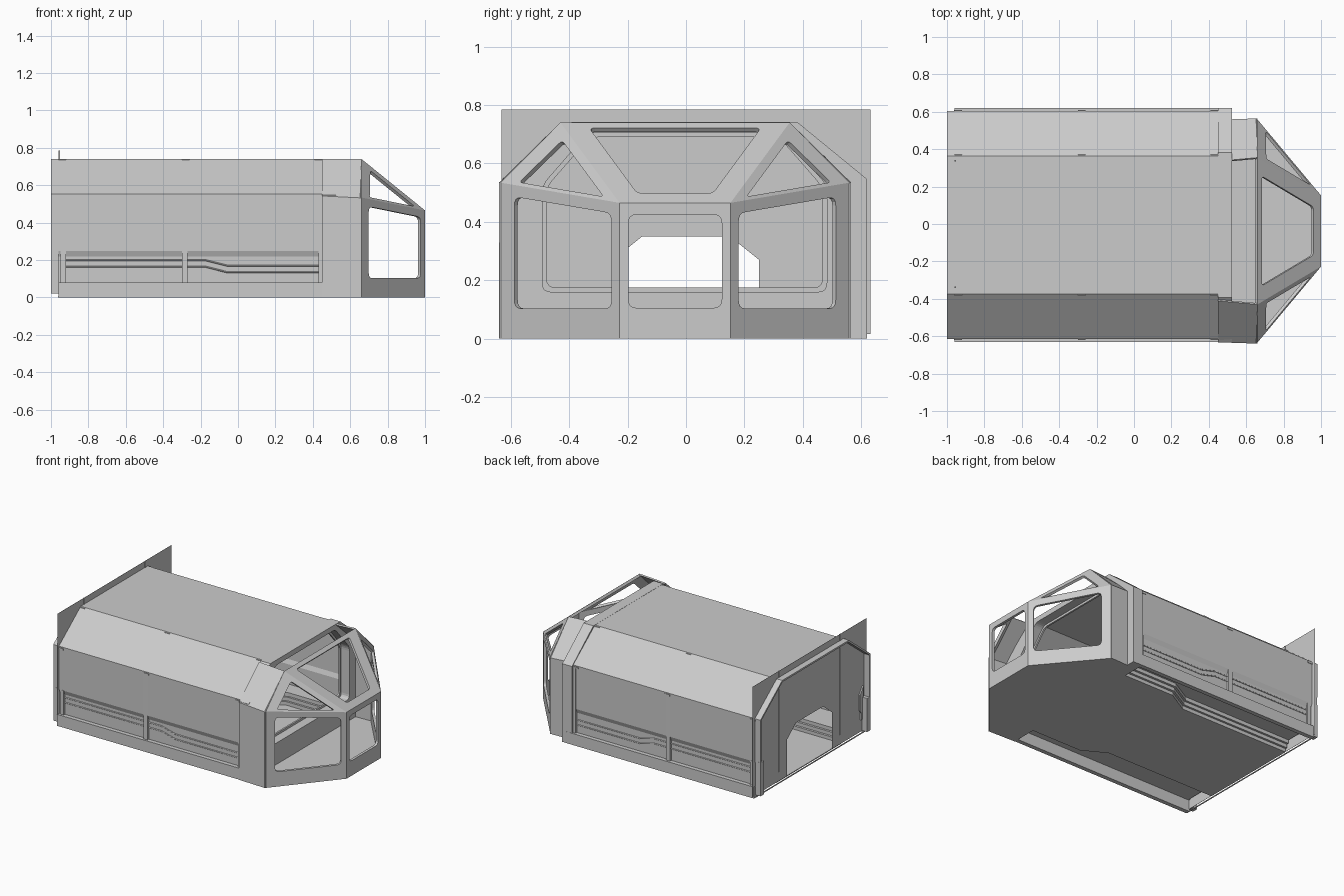
import bpy, bmesh
from mathutils import Vector

if "Cube" in bpy.data.objects:
    bpy.data.objects.remove(bpy.data.objects["Cube"], do_unlink=True)

grey = bpy.data.materials.new("hull_grey")
grey.use_nodes = True
COLOUR = (0.6, 0.6, 0.6, 1)
grey.diffuse_color = COLOUR
grey.node_tree.nodes["Principled BSDF"].inputs["Base Color"].default_value = COLOUR

HULL_Y = -0.005   # centre line of the hull
NOSE_Y = -0.0375  # centre line of the nose


def finish(name, bm):
    mesh = bpy.data.meshes.new(name)
    bmesh.ops.recalc_face_normals(bm, faces=bm.faces)
    bm.to_mesh(mesh)
    bm.free()
    mesh.materials.append(grey)
    ob = bpy.data.objects.new(name, mesh)
    bpy.context.collection.objects.link(ob)
    return ob


def box(name, lo, hi):
    bm = bmesh.new()
    bmesh.ops.create_cube(bm, size=1)
    lo, hi = Vector(lo), Vector(hi)
    for v in bm.verts:
        v.co = (lo + hi) / 2 + v.co * (hi - lo)
    return finish(name, bm)


def panel(name, outer, holes, depth):
    """Flat plate with holes, thickened along the depth vector."""
    bm = bmesh.new()
    edges = []
    for loop in [outer] + holes:
        vs = [bm.verts.new(p) for p in loop]
        edges += [bm.edges.new((vs[i - 1], vs[i])) for i in range(len(vs))]
    n = (Vector(outer[1]) - Vector(outer[0])).cross(Vector(outer[2]) - Vector(outer[1]))
    bmesh.ops.triangle_fill(bm, use_beauty=True, edges=edges, normal=n.normalized())
    res = bmesh.ops.extrude_face_region(bm, geom=bm.faces[:], use_keep_orig=True)
    moved = [g for g in res["geom"] if isinstance(g, bmesh.types.BMVert)]
    bmesh.ops.translate(bm, verts=moved, vec=depth)
    return finish(name, bm)


def loft(name, sections, thick):
    """Open shell through sections of (x, [(y, z), ...])."""
    bm = bmesh.new()
    rows = [[bm.verts.new((x, y, z)) for y, z in prof] for x, prof in sections]
    for a, b in zip(rows, rows[1:]):
        for i in range(len(a) - 1):
            bm.faces.new((a[i], a[i + 1], b[i + 1], b[i]))
    ob = finish(name, bm)
    mod = ob.modifiers.new("thickness", "SOLIDIFY")
    mod.thickness, mod.offset, mod.use_even_offset = thick, 0, True
    return ob


def rail(name, points, radius):
    curve = bpy.data.curves.new(name, "CURVE")
    curve.dimensions = "3D"
    curve.bevel_depth, curve.bevel_resolution = radius, 0
    spline = curve.splines.new("POLY")
    spline.points.add(len(points) - 1)
    for p, co in zip(spline.points, points):
        p.co = (*co, 1)
    curve.materials.append(grey)
    ob = bpy.data.objects.new(name, curve)
    bpy.context.collection.objects.link(ob)


def both(half):
    """Mirror a half profile of (y, z) across the hull centre line."""
    return [(HULL_Y - y, z) for y, z in half] + [(HULL_Y + y, z) for y, z in reversed(half)]


def window(poly, insets, radius):
    """Rounded opening set in from each edge of a convex polygon."""
    ps = [Vector(p) for p in poly]
    k = len(ps)
    n = (ps[1] - ps[0]).cross(ps[2] - ps[1]).normalized()
    out = []
    for i in range(k):
        u = (ps[i] - ps[i - 1]).normalized()
        v = (ps[(i + 1) % k] - ps[i]).normalized()
        s = v.dot(n.cross(u))
        c = ps[i] + v * insets[i - 1] / s - u * insets[i] / s
        a, b = c - u * radius, c + v * radius
        for t in (0, 0.25, 0.5, 0.75, 1):
            out.append(a * (1 - t) ** 2 + c * 2 * t * (1 - t) + b * t * t)
    return out


def frame(name, poly, insets, radius=0.03):
    ps = [Vector(p) for p in poly]
    n = (ps[1] - ps[0]).cross(ps[2] - ps[1]).normalized()
    if n.dot(Vector((0.65, NOSE_Y, 0.3)) - ps[0]) < 0:
        n = -n
    panel(name, ps, [window(ps, insets, radius)], n * 0.018)


def nose(x, half, z):
    return (x, NOSE_Y + half, z)


# Hull shell with shallow recessed lower walls
hull = both([(0.59, 0.08), (0.59, 0.22), (0.602, 0.25), (0.604, 0.55), (0.367, 0.734)])
loft("hull_shell", [(-1, hull), (0.46, hull)], 0.012)

# Stepped floor: a low walkway, wider towards the nose, between raised sides
def floor_profile(w):
    return both([(0.59, 0.08), (w + 0.03, 0.08), (w + 0.03, 0.055), (w + 0.015, 0.055),
                 (w + 0.015, 0.03), (w, 0.03), (w, 0.006)])


loft("hull_floor", [(x, floor_profile(w)) for x, w in
                    ((-0.945, 0.36), (-0.1, 0.36), (0.06, 0.45), (0.5, 0.45))], 0.006)

# Skirts, posts, conduits and latches on each side
for s, side in ((-1, "front"), (1, "back")):
    def sidebox(name, x0, x1, y0, y1, z0, z1):
        ys = sorted((HULL_Y + s * y0, HULL_Y + s * y1))
        box(side + "_" + name, (x0, ys[0], z0), (x1, ys[1], z1))
    sidebox("skirt", -0.96, 0.5, 0.595, 0.625, 0, 0.08)
    sidebox("rear_post", -1, -0.96, 0.57, 0.609, 0.02, 0.255)
    sidebox("wall_post_rear", -0.95, -0.92, 0.58, 0.609, 0.08, 0.25)
    sidebox("wall_post_middle", -0.30, -0.27, 0.58, 0.611, 0.08, 0.54)
    sidebox("wall_post_front", 0.43, 0.46, 0.58, 0.611, 0.08, 0.54)
    for x in (-0.94, -0.28, 0.43):
        sidebox("wall_latch", x - 0.02, x + 0.02, 0.6, 0.614, 0.535, 0.545)
        sidebox("roof_latch", x - 0.02, x + 0.02, 0.36, 0.377, 0.725, 0.737)
    y = HULL_Y + s * 0.597
    for z in (0.135, 0.17):
        rail(side + "_conduit", [(-0.92, y, z + 0.028), (-0.17, y, z + 0.028),
                                 (-0.06, y, z), (0.43, y, z)], 0.004)
    # Seams and service covers on the rear bulkhead
    box(side + "_bulkhead_seam", (-0.959, s * 0.338 - 0.005, 0.08), (-0.953, s * 0.338 + 0.005, 0.785))
    cover = [(0.585, 0.1), (0.585, 0.33), (0.545, 0.28), (0.545, 0.17), (0.56, 0.15), (0.56, 0.1)]
    panel(side + "_service_cover", [(-0.966, s * a, b) for a, b in cover], [], Vector((0.022, 0, 0)))

# Thin rear bulkhead with a chamfered doorway
door = [(0.632, 0.785), (0.632, 0.015), (0.25, 0.015), (0.25, 0.27), (0.15, 0.35)]
outline = [(-y, z) for y, z in door] + [(y, z) for y, z in reversed(door)]
panel("rear_bulkhead", [(-0.957, y, z) for y, z in outline], [], Vector((0.001, 0, 0)))
box("rear_sill", (-0.962, -0.62, 0), (-0.956, 0.61, 0.006))

# Front bulkhead ring between hull and nose, with an inner lip
ring3d = [(0.45, y, z) for y, z in both([(0.624, 0), (0.624, 0.547), (0.387, 0.741)])]
opening = [(0.45, y, z) for y, z in both([(0.487, 0.16), (0.487, 0.525), (0.33, 0.705)])]
panel("front_bulkhead", ring3d, [window(opening, [0] * 6, 0.03)], Vector((0.075, 0, 0)))
panel("bulkhead_lip", window(opening, [-0.01] * 6, 0.03), [window(opening, [0.015] * 6, 0.03)],
      Vector((0.012, 0, 0)))

# Nose collar (open on top) and window frames
for s, side in ((-1, "front"), (1, "back")):
    rear, front = ([(NOSE_Y + s * y, z) for y, z in half] for half in (
        [(0.59, 0), (0.59, 0.54), (0.37, 0.737)], [(0.597, 0), (0.597, 0.53), (0.389, 0.737)]))
    loft(side + "_nose_collar", [(0.45, rear), (0.66, front)], 0.01)
    low, top = nose(0.655, s * 0.6025, 0), nose(0.66, s * 0.3925, 0.74)
    shoulder = nose(0.655, s * 0.6025, 0.535)
    tip_low, tip = nose(1, s * 0.19, 0), nose(1, s * 0.19, 0.465)
    frame(side + "_side_window_frame", [low, tip_low, tip, shoulder], [0.103, 0.036, 0.04, 0.068])
    frame(side + "_corner_window_frame", [shoulder, tip, top], [0.013, 0.032, 0.068], 0.015)
frame("nose_window_frame", [nose(1, -0.19, 0), nose(1, 0.19, 0), nose(1, 0.19, 0.465),
                            nose(1, -0.19, 0.465)], [0.105, 0.03, 0.04, 0.03])
frame("windshield_frame", [nose(1, -0.19, 0.465), nose(1, 0.19, 0.465), nose(0.66, 0.3925, 0.74),
                           nose(0.66, -0.3925, 0.74)], [0.052, 0.077, 0.03, 0.077], 0.02)

# Nose underside
panel("nose_floor", [nose(0.45, -0.59, 0), nose(0.655, -0.6, 0), nose(1, -0.19, 0),
                     nose(1, 0.19, 0), nose(0.655, 0.6, 0), nose(0.45, 0.59, 0)], [], Vector((0, 0, 0.01)))
